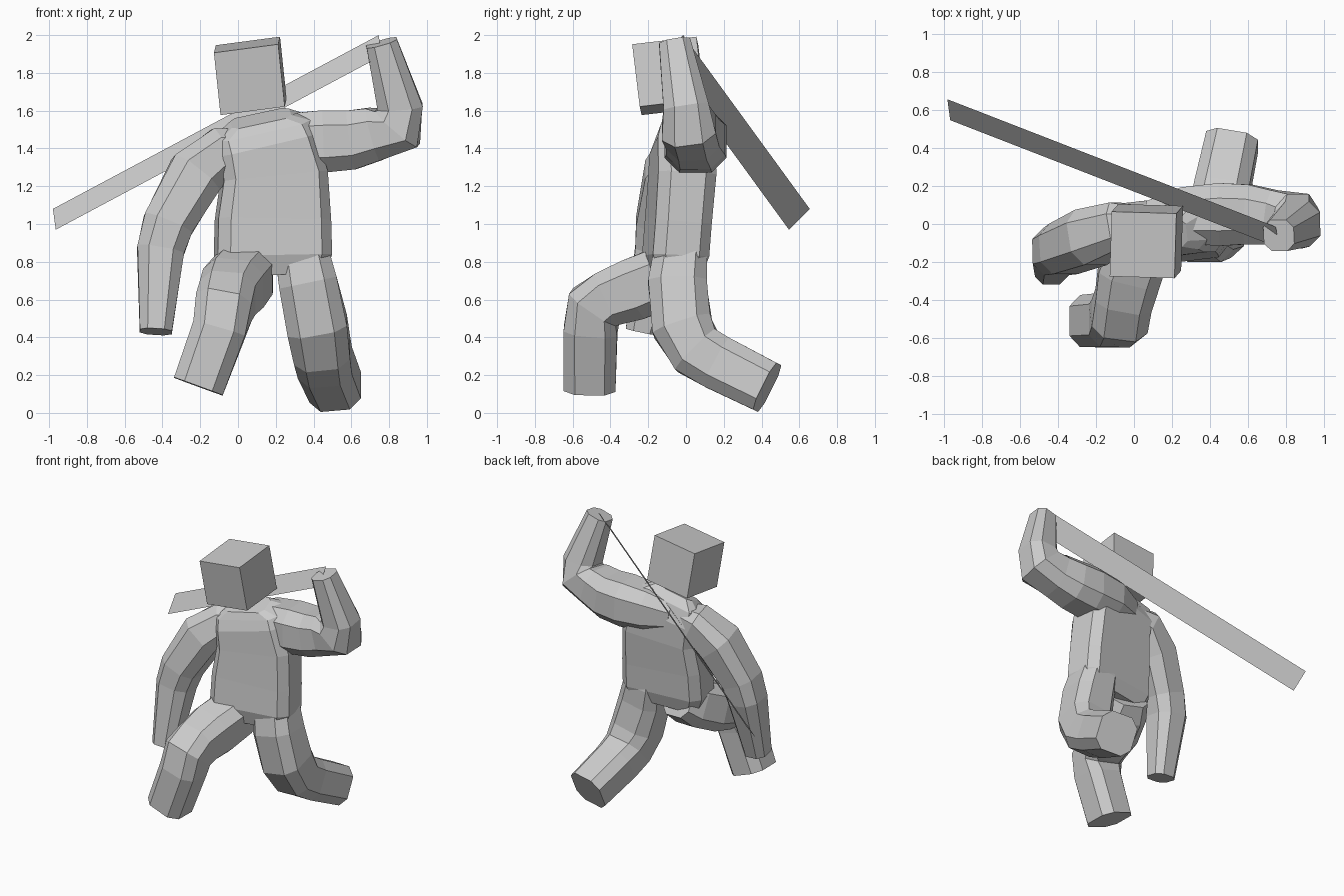
import bpy, bmesh
from mathutils import Vector, Matrix

if "Cube" in bpy.data.objects:
    bpy.data.objects.remove(bpy.data.objects["Cube"])


def add_object(name, bm):
    bmesh.ops.recalc_face_normals(bm, faces=bm.faces)
    mesh = bpy.data.meshes.new(name)
    bm.to_mesh(mesh)
    bm.free()
    ob = bpy.data.objects.new(name, mesh)
    bpy.context.collection.objects.link(ob)
    return ob


def loft(name, rings, ref, kx=0.52, ky=0.52):
    """Chamfered-square tube; each ring is (centre, half width, half depth)."""
    bm = bmesh.new()
    centres = [Vector(r[0]) for r in rings]
    shape = [(1, -ky), (1, ky), (kx, 1), (-kx, 1), (-1, ky), (-1, -ky), (-kx, -1), (kx, -1)]
    loops = []
    for i, (c, a, b) in enumerate(rings):
        c = centres[i]
        t = Vector()
        if i > 0:
            t += (c - centres[i - 1]).normalized()
        if i < len(rings) - 1:
            t += (centres[i + 1] - c).normalized()
        t.normalize()
        u = Vector(ref)
        u = (u - t * u.dot(t)).normalized()
        v = t.cross(u)
        loops.append([bm.verts.new(c + u * a * p + v * b * q) for p, q in shape])
    for low, high in zip(loops, loops[1:]):
        for j in range(8):
            n = (j + 1) % 8
            bm.faces.new((low[j], low[n], high[n], high[j]))
    bm.faces.new(loops[0][::-1])
    bm.faces.new(loops[-1])
    return add_object(name, bm)


def limb(name, ref, k, *rings):
    return loft(name, [(r[:3], r[3], r[3]) for r in rings], ref, k, k)


# Torso, twisted slightly so one shoulder leads
body = loft("body", [
    ((0.19, -0.055, 0.73), 0.27, 0.12),
    ((0.185, -0.055, 0.83), 0.305, 0.15),
    ((0.185, -0.04, 1.02), 0.30, 0.15),
    ((0.19, -0.02, 1.25), 0.278, 0.155),
    ((0.15, -0.02, 1.42), 0.26, 0.152),
    ((0.13, -0.03, 1.51), 0.25, 0.12),
    ((0.12, -0.05, 1.56), 0.16, 0.08),
], (1, 0.12, 0), 0.8, 0.6)

# Limbs: x, y, z, radius (each starts well inside the torso)
limbs = [
    limb("raised_arm", (0, 1, 0), 0.52,
         (0.08, 0.02, 1.42, 0.10), (0.26, 0.045, 1.435, 0.148),
         (0.45, 0.05, 1.437, 0.165), (0.60, 0.05, 1.445, 0.157),
         (0.72, 0.035, 1.475, 0.143), (0.845, 0.015, 1.51, 0.145),
         (0.858, 0.0, 1.62, 0.12), (0.76, -0.06, 1.96, 0.083)),
    limb("lowered_arm", (0, 1, 0), 0.52,
         (0.08, 0.0, 1.42, 0.08), (-0.08, -0.01, 1.39, 0.125),
         (-0.225, -0.07, 1.26, 0.15), (-0.37, -0.13, 1.0, 0.135),
         (-0.41, -0.145, 0.86, 0.125), (-0.435, -0.235, 0.43, 0.085)),
    limb("front_leg", (1, 0, 0), 0.57,
         (0.06, 0.0, 0.79, 0.13), (0.03, -0.10, 0.73, 0.16),
         (-0.025, -0.26, 0.66, 0.165), (-0.055, -0.40, 0.61, 0.15),
         (-0.075, -0.485, 0.56, 0.15), (-0.10, -0.505, 0.44, 0.142),
         (-0.21, -0.51, 0.14, 0.137)),
    limb("back_leg", (1, 0, 0), 0.57,
         (0.33, -0.02, 1.0, 0.10), (0.34, -0.03, 0.84, 0.142),
         (0.37, -0.045, 0.69, 0.155),
         (0.42, -0.02, 0.46, 0.16), (0.445, 0.055, 0.33, 0.15),
         (0.46, 0.17, 0.265, 0.145), (0.515, 0.43, 0.135, 0.138)),
]

# Fuse limbs into the torso
bpy.context.view_layer.objects.active = body
for part in limbs:
    mod = body.modifiers.new("join", 'BOOLEAN')
    mod.operation = 'UNION'
    mod.solver = 'EXACT'
    mod.use_self = True
    mod.object = part
    bpy.ops.object.modifier_apply(modifier=mod.name)
    bpy.data.objects.remove(part)

# Tilted cube head
bm = bmesh.new()
bmesh.ops.create_cube(bm, size=1)
axes = Matrix(((0.34, -0.01, 0.045), (0.01, 0.34, 0.04), (-0.035, -0.04, 0.33))).transposed()
bmesh.ops.transform(bm, matrix=Matrix.Translation((0.065, -0.09, 1.784)) @ axes.to_4x4(), verts=bm.verts)
add_object("head", bm)

# Flat blade held in the raised hand
bm = bmesh.new()
a, b, c = Vector((-0.98, 0.655, 1.08)), Vector((-0.965, 0.545, 0.97)), Vector((0.745, -0.015, 2.0))
bm.faces.new([bm.verts.new(p) for p in (a, b, b + c - a, c)])
add_object("blade", bm)
